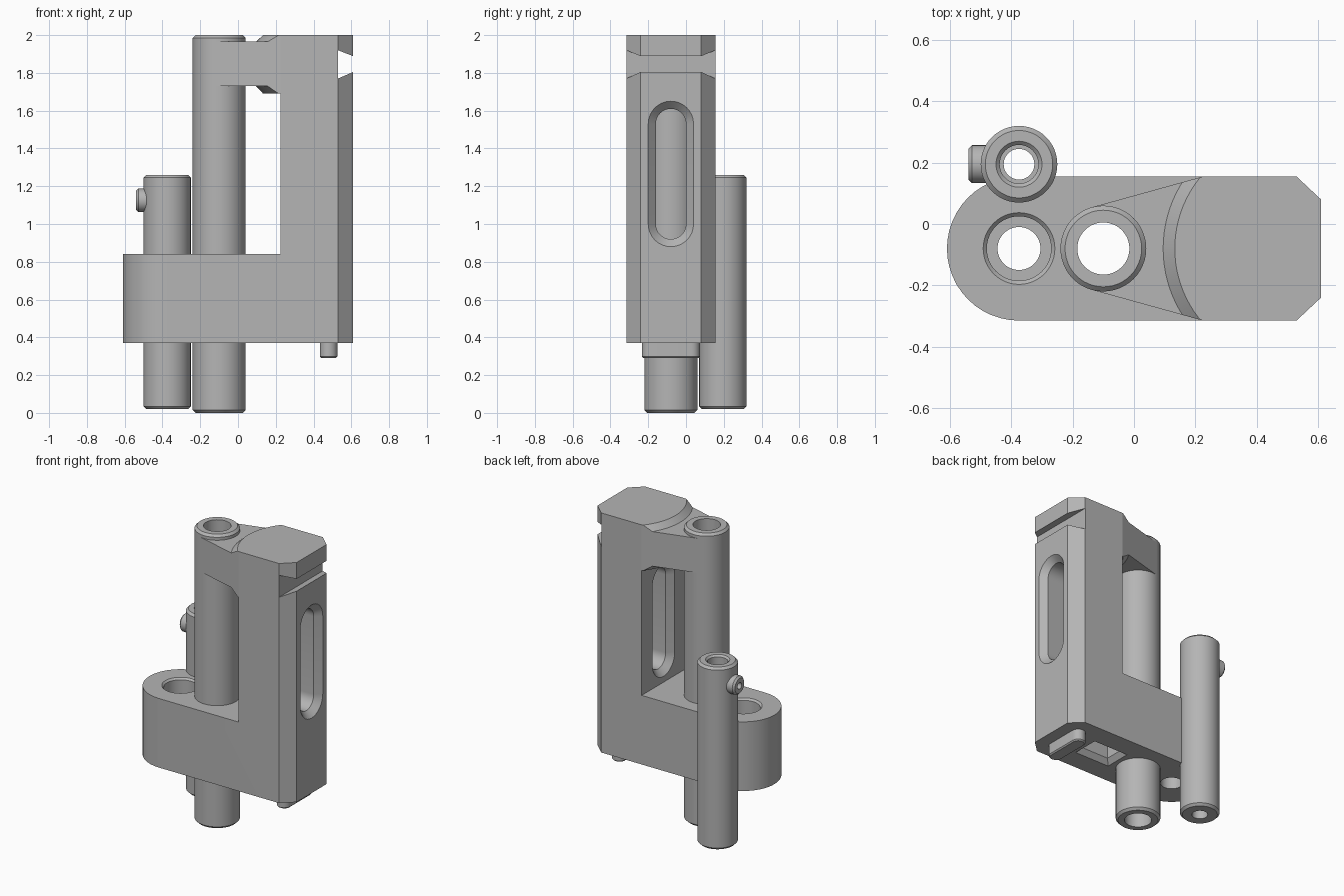
import bpy, bmesh
from math import sin, cos, pi, radians
from mathutils import Vector

if "Cube" in bpy.data.objects:
    bpy.data.objects.remove(bpy.data.objects["Cube"], do_unlink=True)

grey = bpy.data.materials.new("plain grey")
grey.use_nodes = True
grey.diffuse_color = (0.46, 0.46, 0.46, 1)
grey.node_tree.nodes["Principled BSDF"].inputs["Base Color"].default_value = grey.diffuse_color

MID = -0.08          # centre line of the body in y
BACK = 0.195         # centre line of the side post in y
TUBE_X, POST_X = -0.1, -0.375


def loft(name, rings, closed=False):
    """Skin a list of equal-length rings; cap the ends or join last to first."""
    bm = bmesh.new()
    loops = [[bm.verts.new(p) for p in ring] for ring in rings]
    n = len(loops[0])
    pairs = list(zip(loops, loops[1:]))
    if closed:
        pairs.append((loops[-1], loops[0]))
    else:
        bm.faces.new(loops[0])
        bm.faces.new(loops[-1])
    for a, b in pairs:
        for i in range(n):
            j = (i + 1) % n
            bm.faces.new((a[i], a[j], b[j], b[i]))
    bmesh.ops.recalc_face_normals(bm, faces=bm.faces)
    mesh = bpy.data.meshes.new(name)
    bm.to_mesh(mesh)
    bm.free()
    mesh.materials.append(grey)
    obj = bpy.data.objects.new(name, mesh)
    bpy.context.collection.objects.link(obj)
    return obj


def lathe(name, x, y, profile, closed=False, axis="z", n=48):
    """Turn (radius, distance) pairs about an upright or sideways axis."""
    rings = []
    for r, d in profile:
        ring = [(r * cos(2 * pi * i / n), r * sin(2 * pi * i / n)) for i in range(n)]
        if axis == "z":
            rings.append([(x + u, y + v, d) for u, v in ring])
        else:
            rings.append([(d, x + u, y + v) for u, v in ring])
    return loft(name, rings, closed)


def prism(name, outline, low, high):
    return loft(name, [[(x, y, z) for x, y in outline] for z in (low, high)])


def rect(x0, x1, y0, y1):
    return [(x0, y0), (x1, y0), (x1, y1), (x0, y1)]


def stadium(r, half, n=16):
    """Round-ended outline, long in the second coordinate."""
    return [(r * cos(pi * i / n), s * half + r * sin(pi * i / n)) if s > 0 else
            (-r * cos(pi * i / n), s * half - r * sin(pi * i / n))
            for s in (1, -1) for i in range(n + 1)]


def activate(obj):
    bpy.ops.object.select_all(action="DESELECT")
    obj.select_set(True)
    bpy.context.view_layer.objects.active = obj


def boolean(obj, cutter, operation="DIFFERENCE"):
    mod = obj.modifiers.new("cut", "BOOLEAN")
    mod.operation, mod.object, mod.solver = operation, cutter, "EXACT"
    activate(obj)
    bpy.ops.object.modifier_apply(modifier=mod.name)
    bpy.data.objects.remove(cutter, do_unlink=True)


# Body: rounded left end, chamfered right corners
W = 0.235
end = [(POST_X + W * cos(a), MID + W * sin(a))
       for a in (pi / 2 + pi * i / 24 for i in range(25))]
outline = end + [(0.53, MID - W), (0.61, MID - 0.16), (0.61, MID + 0.16), (0.53, MID + W)]
body = prism("body", outline, 0.37, 2.0)

# Open space above the base, leaving the upright
boolean(body, prism("space", rect(-1, 0.225, -1, 1), 0.84, 2.2))

# Dovetail groove near the top of the right face
groove = [(0.529, 1.77), (0.65, 1.822), (0.65, 1.873), (0.529, 1.92)]
boolean(body, loft("groove", [[(x, y, z) for x, z in groove] for y in (-1, 1)]))

# Long slot through the upright, chamfered on both faces
slot = [(0.215, 0.13), (0.265, 0.08), (0.57, 0.08), (0.62, 0.13)]
boolean(body, loft("slot", [[(x, MID + u, 1.265 + v) for u, v in stadium(r, 0.265)]
                            for x, r in slot]))

# Stepped hole in the rounded end
boolean(body, lathe("step_hole", POST_X, MID, [
    (0.07, 0.3), (0.07, 0.5), (0.105, 0.5), (0.105, 0.828), (0.122, 0.845)]))

# Seats for the tube and the side post
boolean(body, lathe("tube_seat", TUBE_X, MID, [(0.12, 0.2), (0.12, 1.2)]))
boolean(body, lathe("post_seat", POST_X, BACK, [(0.11, 0.2), (0.11, 1.2)]))

# Bevelled pocket in the underside
pocket = [(0.14, 0.1, 0.36), (0.105, 0.065, 0.405), (0.105, 0.065, 0.5)]
boolean(body, loft("pocket", [[(0.2 + x, MID + y, z) for x, y in rect(-a, a, -b, b)]
                              for a, b, z in pocket]))

# Head arm: tapers from the upright to the tube, with curved bevels above and below
side = [(-0.14, 0.134), (0.225, W)]
taper = [(x, MID - y) for x, y in side] + [(x, MID + y) for x, y in reversed(side)]
arm = prism("head_arm", taper, 1.6, 2.1)
boolean(arm, lathe("arm_shape", 0.5, MID, [
    (0.367, 1.69), (0.405, 1.73), (1.2, 1.73), (1.2, 1.965), (0.405, 1.965), (0.367, 2.0)],
    n=96), "INTERSECT")
boolean(arm, lathe("arm_bore", TUBE_X, MID, [(0.12, 1.5), (0.12, 2.2)]))

# Main tube, open at both ends
tube = lathe("main_tube", TUBE_X, MID, [
    (0.125, 0), (0.14, 0.015), (0.14, 1.985), (0.125, 2.0), (0.085, 2.0), (0.085, 0)],
    closed=True)

# Side post with a wider bore at the top
post = lathe("side_post", POST_X, BACK, [
    (0.11, 0.02), (0.125, 0.035), (0.125, 1.245), (0.11, 1.26), (0.075, 1.26),
    (0.063, 1.248), (0.063, 0.9), (0.05, 0.9), (0.05, 0.02)], closed=True)

# Button on the side post, with a small blind hole
button = lathe("side_button", BACK, 1.125, [
    (0.062, -0.47), (0.062, -0.528), (0.05, -0.54), (0.022, -0.54), (0.022, -0.5)],
    axis="x", n=32)

# Round-ended foot under the upright
foot = loft("foot", [[(0.48 + u, MID + v, z) for u, v in stadium(r, 0.108)]
                     for z, r in ((0.29, 0.038), (0.298, 0.046), (0.38, 0.046))])

for part in (body, arm, tube, post, button, foot):
    activate(part)
    bpy.ops.object.shade_smooth_by_angle(angle=radians(28))
